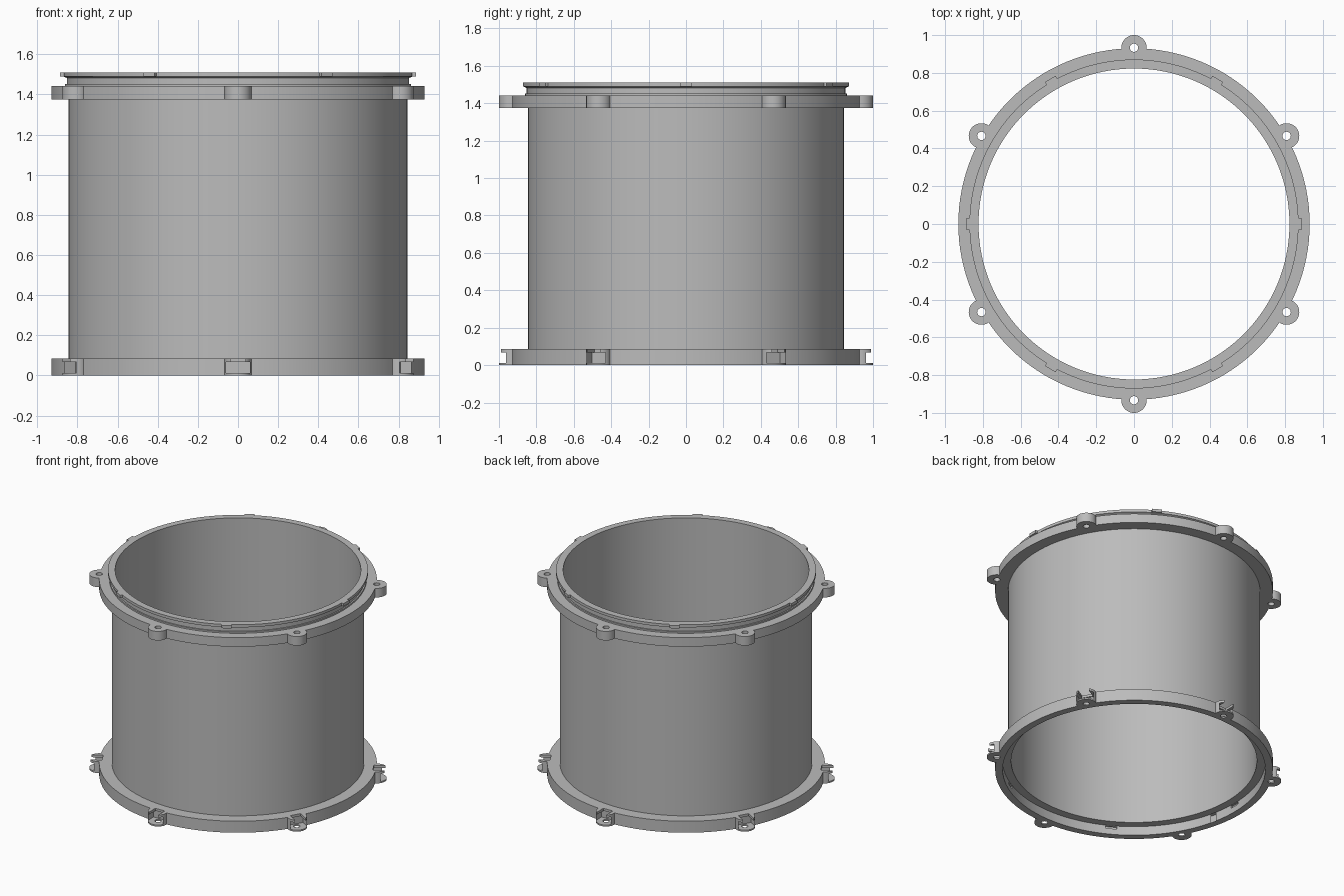
import bpy, bmesh, math
from mathutils import Matrix

if "Cube" in bpy.data.objects:
    bpy.data.objects.remove(bpy.data.objects["Cube"])

SEG = 128
HEIGHT = 1.51
BORE, WALL, FLANGE = 0.823, 0.845, 0.93
SOCKET, SOCKET_TOP = 0.88, 0.066
LOW_TOP, UP_BOT, UP_TOP = 0.085, 1.375, 1.442
LUG_AT, LUG_R, HOLE_R = 0.933, 0.067, 0.022

grey = bpy.data.materials.new("light grey plastic")
grey.use_nodes = True
grey.diffuse_color = (0.5, 0.5, 0.5, 1)
grey.node_tree.nodes["Principled BSDF"].inputs["Base Color"].default_value = (0.5, 0.5, 0.5, 1)


def finish(name, bm):
    bmesh.ops.recalc_face_normals(bm, faces=bm.faces)
    mesh = bpy.data.meshes.new(name)
    bm.to_mesh(mesh)
    bm.free()
    mesh.materials.append(grey)
    obj = bpy.data.objects.new(name, mesh)
    bpy.context.scene.collection.objects.link(obj)
    return obj


def revolve(name, profile):
    """Closed (radius, z) outline turned about the z axis."""
    bm = bmesh.new()
    rings = []
    for i in range(SEG):
        a = math.tau * i / SEG
        rings.append([bm.verts.new((r * math.cos(a), r * math.sin(a), z)) for r, z in profile])
    n = len(profile)
    for i in range(SEG):
        p, q = rings[i], rings[(i + 1) % SEG]
        for j in range(n):
            k = (j + 1) % n
            bm.faces.new((p[j], q[j], q[k], p[k]))
    return finish(name, bm)


def six_pegs(name, radius, z0, z1, sides):
    """Upright cylinders on the lug circle."""
    bm = bmesh.new()
    for i in range(6):
        spin = Matrix.Rotation(math.radians(30 + 60 * i), 4, "Z")
        place = spin @ Matrix.Translation((LUG_AT, 0, (z0 + z1) / 2))
        bmesh.ops.create_cone(bm, cap_ends=True, segments=sides, radius1=radius,
                              radius2=radius, depth=z1 - z0, matrix=place)
    return finish(name, bm)


def six_blocks(name, start, r0, r1, half_width, z0, z1):
    """Radial boxes repeated around the axis."""
    bm = bmesh.new()
    for i in range(6):
        spin = Matrix.Rotation(math.radians(start + 60 * i), 4, "Z")
        place = spin @ Matrix.Translation(((r0 + r1) / 2, 0, (z0 + z1) / 2))
        size = Matrix.Diagonal((r1 - r0, 2 * half_width, z1 - z0, 1))
        bmesh.ops.create_cube(bm, size=1, matrix=place @ size)
    return finish(name, bm)


def combine(obj, tool, operation):
    """Apply a boolean and discard the tool."""
    mod = obj.modifiers.new("combine", "BOOLEAN")
    mod.operation = operation
    mod.solver = "EXACT"
    mod.object = tool
    bpy.context.view_layer.update()
    graph = bpy.context.evaluated_depsgraph_get()
    mesh = bpy.data.meshes.new_from_object(obj.evaluated_get(graph))
    obj.modifiers.clear()
    obj.data = mesh
    bpy.data.objects.remove(tool)


# Plain cylindrical wall
tube = revolve("tube_wall", [(BORE, LOW_TOP), (WALL, LOW_TOP), (WALL, UP_BOT), (BORE, UP_BOT)])

# Upper collar: flange, grooved spigot, lugs with bolt holes, snap tabs
upper = revolve("upper_collar", [
    (BORE, UP_BOT), (FLANGE, UP_BOT), (FLANGE, UP_TOP), (0.862, UP_TOP), (0.862, 1.453),
    (0.852, 1.453), (0.852, 1.482), (0.871, 1.49), (0.871, HEIGHT), (BORE, HEIGHT)])
combine(upper, six_pegs("lugs", LUG_R, UP_BOT, UP_TOP, 40), "UNION")
combine(upper, six_pegs("holes", HOLE_R, UP_BOT - 0.1, UP_TOP + 0.1, 24), "DIFFERENCE")
combine(upper, six_blocks("tabs", 0, 0.84, 0.887, 0.033, 1.489, HEIGHT), "UNION")

# Lower collar: flange with lugs, then the socket and its snap pockets
lower = revolve("lower_collar", [(BORE, 0), (FLANGE, 0), (FLANGE, LOW_TOP), (BORE, LOW_TOP)])
combine(lower, six_pegs("lugs", LUG_R, 0, LOW_TOP, 40), "UNION")
socket = revolve("socket", [(0.5, -0.1), (SOCKET, -0.1), (SOCKET, SOCKET_TOP), (0.5, SOCKET_TOP)])
combine(lower, socket, "DIFFERENCE")
combine(lower, six_blocks("pockets", 0, 0.85, 0.895, 0.038, 0.043, 0.064), "DIFFERENCE")

# Nut slots, open bolt slots and holes in the lower lugs
combine(lower, six_blocks("nut_slots", 30, 0.9, 1.1, 0.06, 0.011, 0.067), "DIFFERENCE")
combine(lower, six_blocks("bolt_slots", 30, 0.91, 1.1, 0.038, 0.05, 0.12), "DIFFERENCE")
combine(lower, six_pegs("holes", HOLE_R, -0.1, 0.04, 24), "DIFFERENCE")

# Smooth round walls, sharp edges
for part in (tube, upper, lower):
    bpy.ops.object.select_all(action="DESELECT")
    part.select_set(True)
    bpy.context.view_layer.objects.active = part
    bpy.ops.object.shade_smooth_by_angle(angle=math.radians(25))
